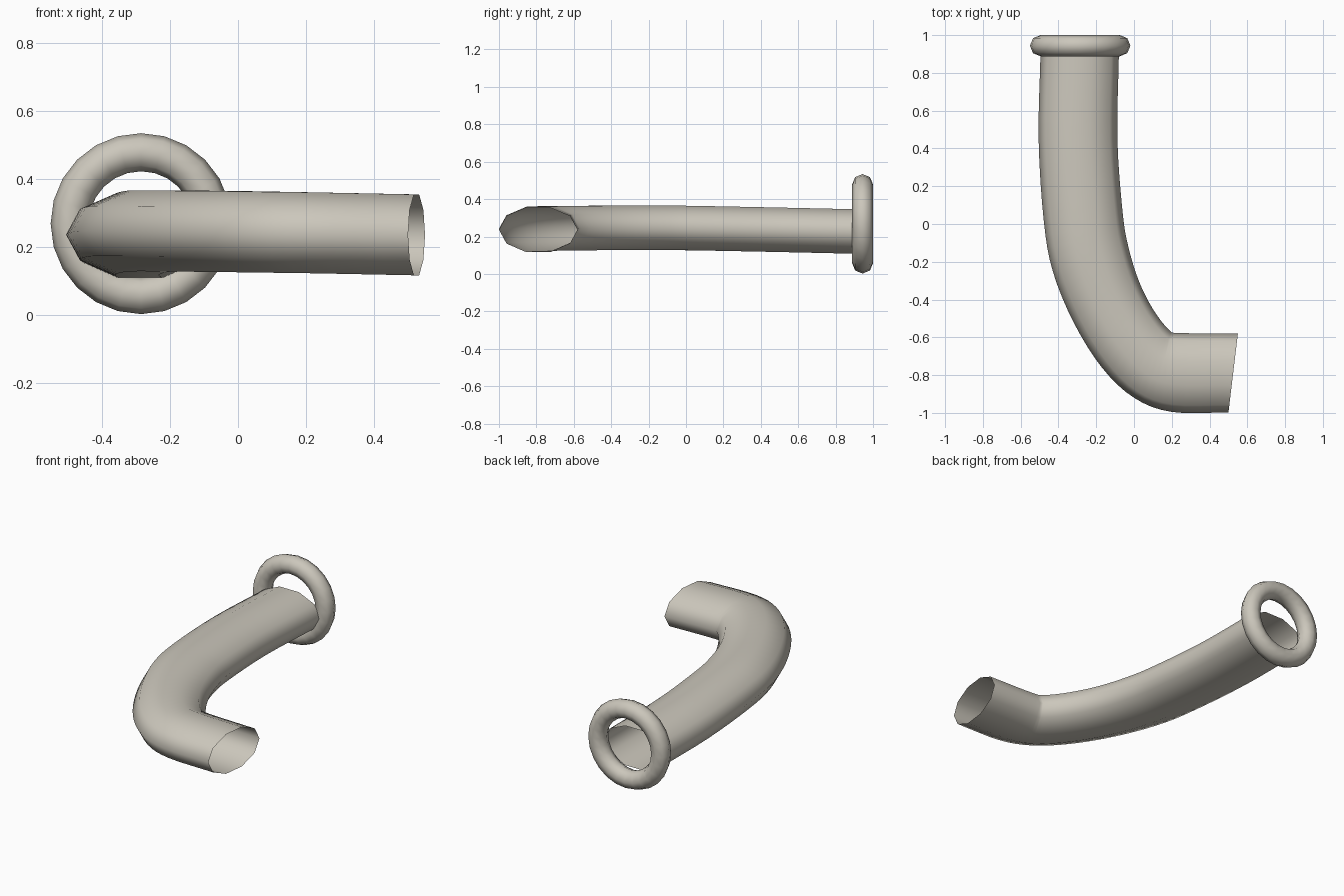
import bpy, bmesh, math
from mathutils import Vector

cube = bpy.data.objects.get("Cube")
if cube:
    bpy.data.objects.remove(cube, do_unlink=True)

metal = bpy.data.materials.new("warm_grey_metal")
colour = (0.60, 0.57, 0.50, 1)
metal.use_nodes = True
metal.diffuse_color = colour
metal.node_tree.nodes["Principled BSDF"].inputs["Base Color"].default_value = colour


def finish(obj):
    obj.data.materials.clear()
    obj.data.materials.append(metal)
    for face in obj.data.polygons:
        face.use_smooth = True


def spline(points, steps):
    """Smooth path through the points, as evenly shared steps per span."""
    ends = [points[0] * 2 - points[1]] + points + [points[-1] * 2 - points[-2]]
    path = []
    for a, b, c, d in zip(ends, ends[1:], ends[2:], ends[3:]):
        for i in range(steps):
            t = i / steps
            path.append(b + (c - a) * t / 2 + (a * 2 - b * 5 + c * 4 - d) * t * t / 2
                        + (b * 3 - a - c * 3 + d) * t ** 3 / 2)
    return path + [points[-1]]


# Bent pipe: outer and inner rails of the flattened, open-ended tube
outer = [(-.495, .90, .227), (-.505, .45, .237), (-.478, .02, .245),
         (-.43, -.25, .247), (-.32, -.52, .246), (-.17, -.76, .245),
         (0, -.92, .243), (.20, -.995, .241), (.50, -.998, .235)]
inner = [(-.08, .90, .227), (-.088, .45, .237), (-.06, .06, .245),
         (-.03, -.12, .247), (.025, -.30, .246), (.10, -.45, .245),
         (.185, -.56, .243), (.245, -.577, .241), (.55, -.58, .235)]
SIDES = 10
HALF_HEIGHT = 0.125
bm = bmesh.new()
rings = []
for p, q in zip(spline([Vector(v) for v in outer], 4), spline([Vector(v) for v in inner], 4)):
    centre, half = (p + q) / 2, (q - p) / 2
    rings.append([bm.verts.new(centre + half * math.cos(a) + Vector((0, 0, HALF_HEIGHT * math.sin(a))))
                  for a in (math.tau * k / SIDES for k in range(SIDES))])
for r, s in zip(rings, rings[1:]):
    for k in range(SIDES):
        n = (k + 1) % SIDES
        bm.faces.new((r[k], r[n], s[n], s[k]))
bmesh.ops.recalc_face_normals(bm, faces=bm.faces)
mesh = bpy.data.meshes.new("bent_pipe")
bm.to_mesh(mesh)
bm.free()
pipe = bpy.data.objects.new("bent_pipe", mesh)
bpy.context.collection.objects.link(pipe)
finish(pipe)

# Round collar at the back end
bpy.ops.mesh.primitive_torus_add(major_segments=24, minor_segments=8,
                                 major_radius=0.21, minor_radius=0.056,
                                 location=(-.285, .944, .268),
                                 rotation=(math.pi / 2, 0, 0))
collar = bpy.context.object
collar.name = "end_collar"
finish(collar)
